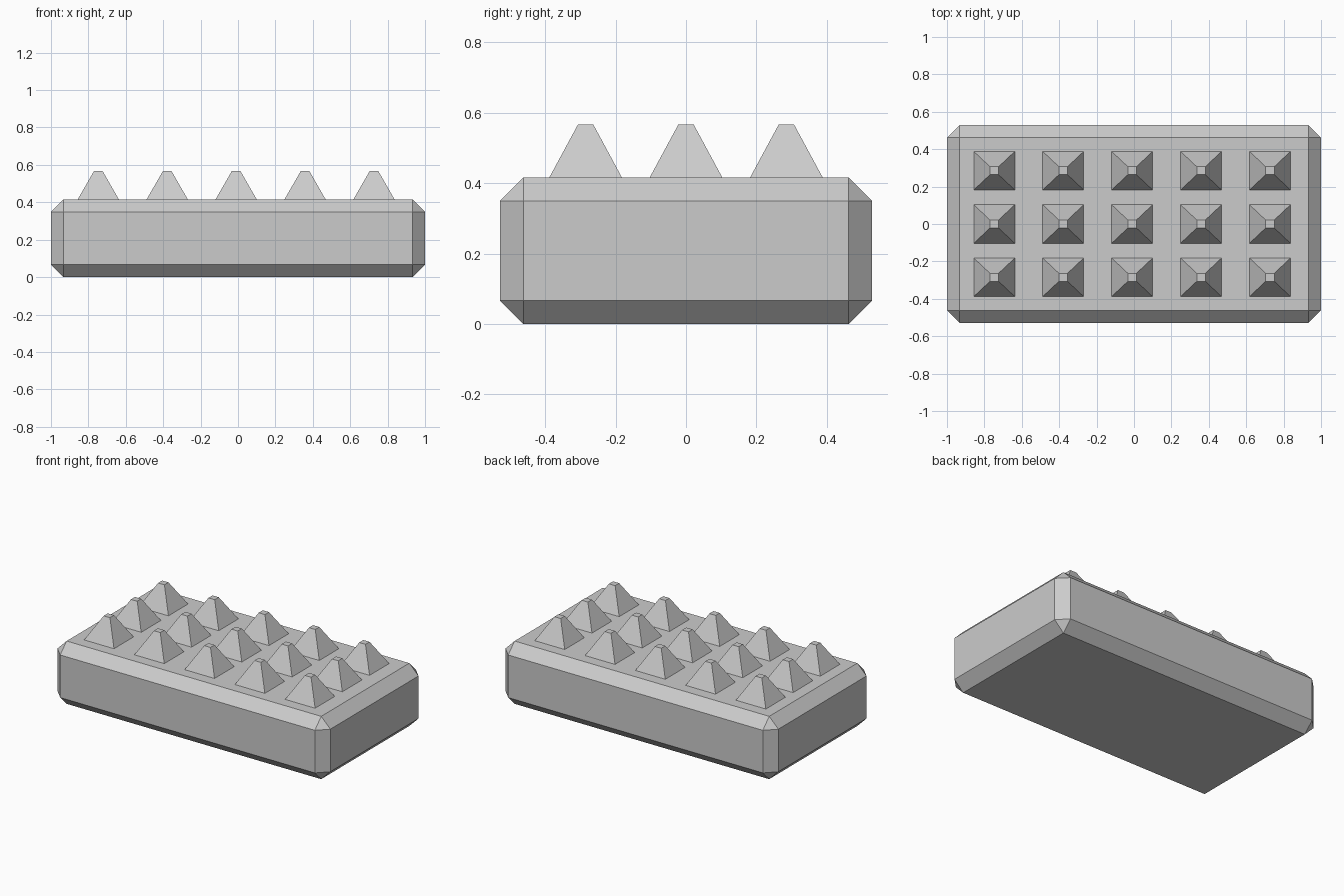
import bpy
import bmesh
from mathutils import Vector

if "Cube" in bpy.data.objects:
    bpy.data.objects.remove(bpy.data.objects["Cube"])

LENGTH, WIDTH, HEIGHT, CHAMFER = 2.0, 1.057, 0.416, 0.067
SPIKE_TOP, SINK = 0.567, 0.01


def box(name, size, centre):
    """Box mesh object with real dimensions baked into the mesh."""
    bm = bmesh.new()
    bmesh.ops.create_cube(bm, size=1)
    bmesh.ops.scale(bm, vec=Vector(size), verts=bm.verts)
    mesh = bpy.data.meshes.new(name)
    bm.to_mesh(mesh)
    bm.free()
    obj = bpy.data.objects.new(name, mesh)
    obj.location = centre
    bpy.context.collection.objects.link(obj)
    return obj


def repeat(obj, name, count, offset):
    mod = obj.modifiers.new(name, 'ARRAY')
    mod.count = count
    mod.use_relative_offset = False
    mod.use_constant_offset = True
    mod.constant_offset_displace = offset


# Slab with flat chamfers on every edge
slab = box("slab", (LENGTH, WIDTH, HEIGHT), (0, 0, HEIGHT / 2))
bevel = slab.modifiers.new("chamfer", 'BEVEL')
bevel.width = CHAMFER
bevel.segments = 1
bevel.limit_method = 'NONE'

# Blunt pyramid stud, sunk slightly into the slab
base_z = HEIGHT - SINK
height = SPIKE_TOP - base_z
studs = box("studs", (0.231, 0.217, height), (-0.747, -0.285, base_z + height / 2))
for v in studs.data.vertices:
    if v.co.z > 0:
        v.co.x *= 0.046 / 0.231
        v.co.y *= 0.043 / 0.217

# Five by three grid of studs
repeat(studs, "columns", 5, (0.3685, 0, 0))
repeat(studs, "rows", 3, (0, 0.285, 0))
